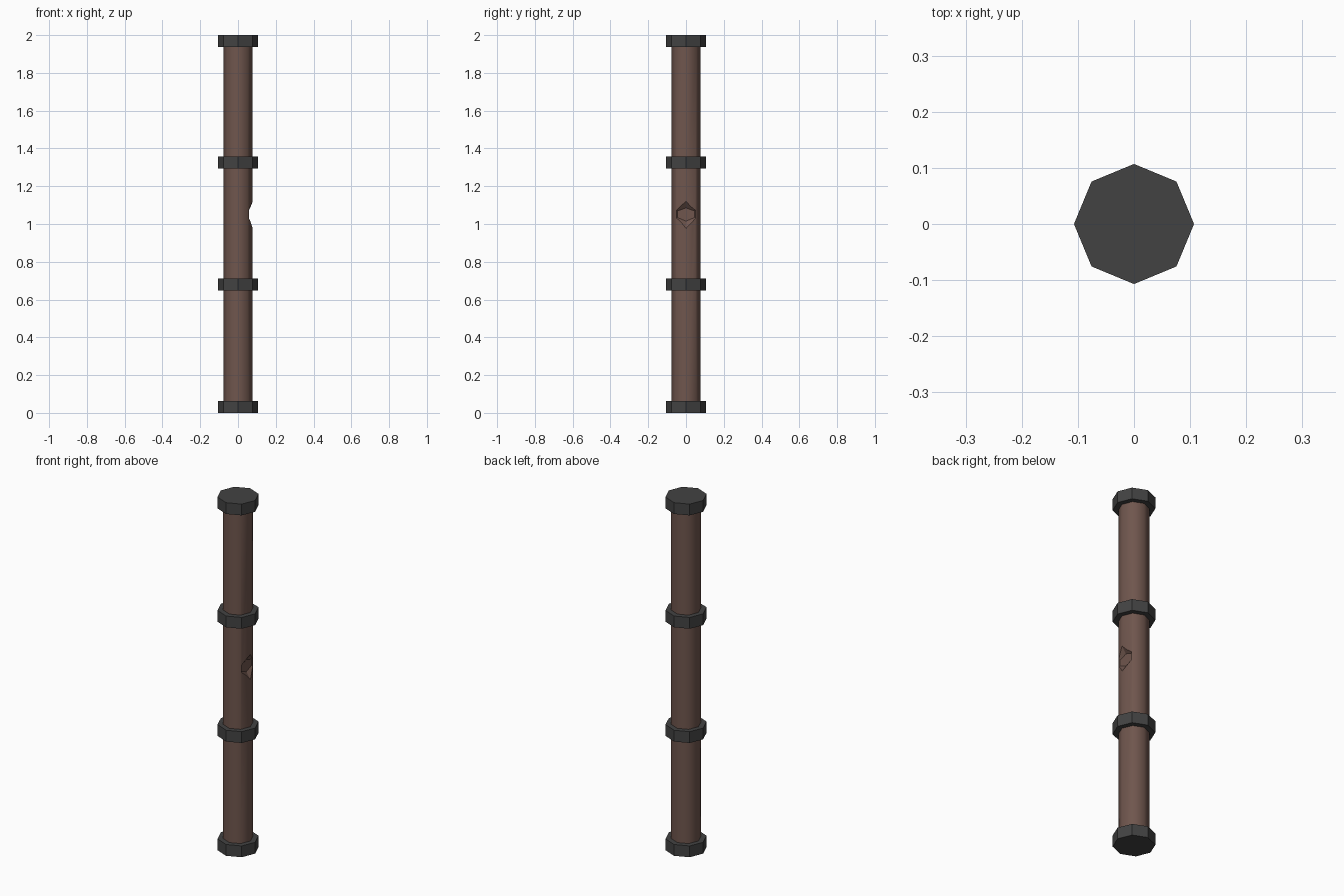
import bpy, bmesh, math

if "Cube" in bpy.data.objects:
    bpy.data.objects.remove(bpy.data.objects["Cube"])


def material(name, rgb):
    m = bpy.data.materials.new(name)
    m.diffuse_color = (*rgb, 1)
    m.use_nodes = True
    m.node_tree.nodes["Principled BSDF"].inputs["Base Color"].default_value = m.diffuse_color
    return m


wood = material("brown wood", (0.16, 0.093, 0.075))
iron = material("dark iron", (0.055, 0.055, 0.055))
SHAFT_R, BAND_R, BAND_H = 0.078, 0.107, 0.064


def octagon(name, r, z0, z1, mat):
    bpy.ops.mesh.primitive_cylinder_add(vertices=8, radius=r, depth=z1 - z0,
                                        location=(0, 0, (z0 + z1) / 2))
    ob = bpy.context.object
    ob.name = name
    ob.data.materials.append(mat)
    return ob


# wooden shaft
shaft = octagon("shaft", SHAFT_R, 0.01, 1.99, wood)

# six-sided chip cutter, widening outwards along +x
bm = bmesh.new()
rings = []
for x, w, top, bottom in ((0.052, 0.045, 0.035, 0.035), (0.104, 0.09, 0.106, 0.113)):
    outline = ((0, top), (w, top * 0.55), (w, -bottom * 0.45),
               (0, -bottom), (-w, -bottom * 0.45), (-w, top * 0.55))
    rings.append([bm.verts.new((x, y, 1.05 + z)) for y, z in outline])
bm.faces.new(rings[0])
bm.faces.new(rings[1])
for i in range(6):
    j = (i + 1) % 6
    bm.faces.new((rings[0][i], rings[0][j], rings[1][j], rings[1][i]))
bmesh.ops.recalc_face_normals(bm, faces=bm.faces)
mesh = bpy.data.meshes.new("chip_cutter")
bm.to_mesh(mesh)
bm.free()
mesh.materials.append(wood)
cutter = bpy.data.objects.new("chip_cutter", mesh)
bpy.context.collection.objects.link(cutter)

# cut the chip out of the shaft
mod = shaft.modifiers.new("chip", 'BOOLEAN')
mod.object, mod.operation, mod.solver = cutter, 'DIFFERENCE', 'EXACT'
bpy.context.view_layer.objects.active = shaft
bpy.ops.object.modifier_apply(modifier="chip")
bpy.data.objects.remove(cutter)

# smooth round sides, flat chip and ends
for p in shaft.data.polygons:
    wall = abs(p.normal.z) < 0.01
    side = abs((math.atan2(p.normal.y, p.normal.x) / math.radians(45)) % 1 - 0.5) < 0.02
    p.use_smooth = wall and side

# iron bands
for name, z in (("bottom_cap", 0), ("lower_band", 0.647),
                ("upper_band", 1.294), ("top_cap", 2 - BAND_H)):
    octagon(name, BAND_R, z, z + BAND_H, iron)
